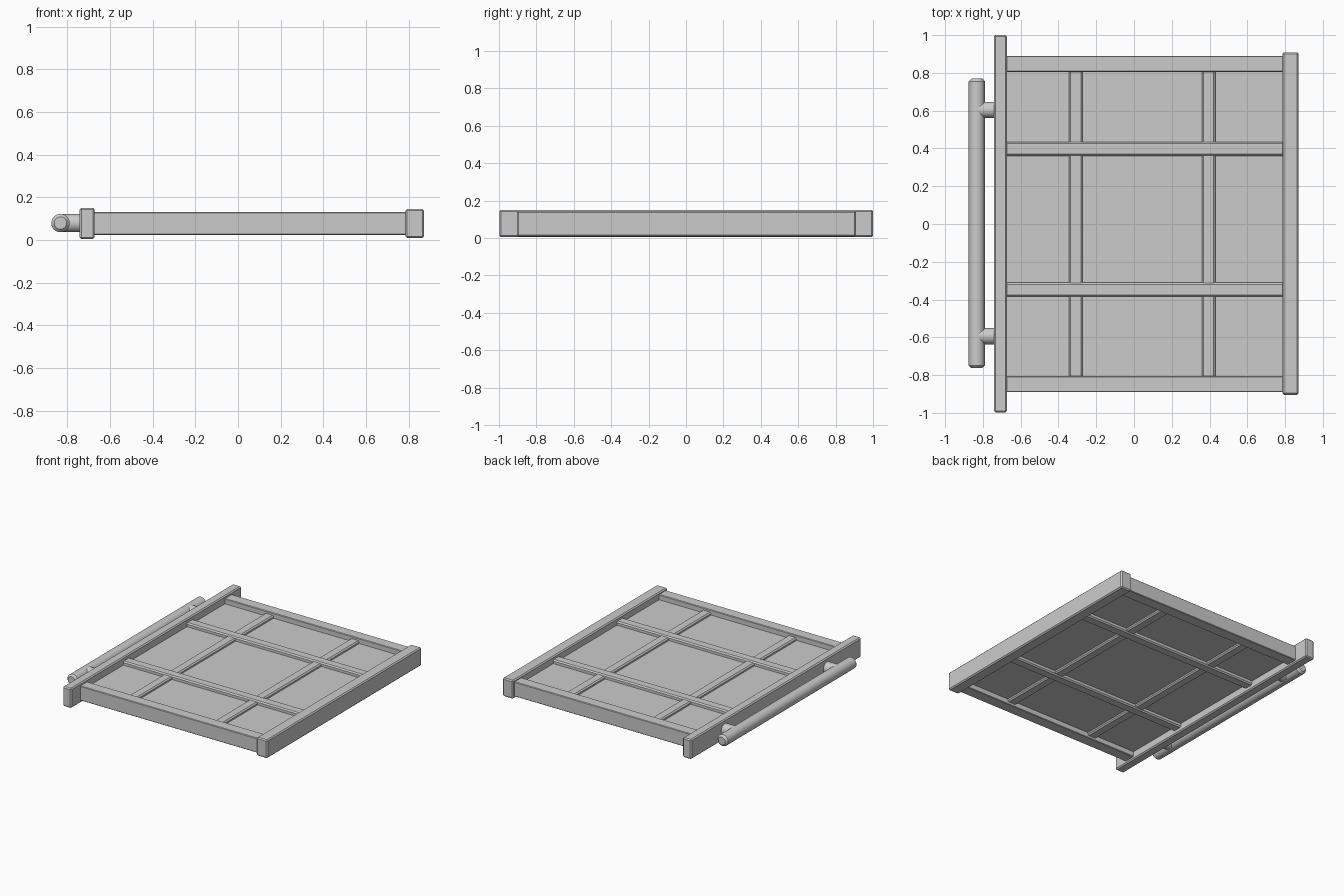
import bpy
import math

# Remove the default cube
cube = bpy.data.objects.get("Cube")
if cube:
    bpy.data.objects.remove(cube, do_unlink=True)

# One plain grey for the whole door
GREY = (0.6, 0.6, 0.6, 1.0)
grey = bpy.data.materials.new("plain_grey")
grey.diffuse_color = GREY
grey.use_nodes = True
grey.node_tree.nodes["Principled BSDF"].inputs["Base Color"].default_value = GREY

MID = 0.077  # height of the centre plane


def finish(obj, name, bevel, segments=1):
    obj.name = name
    obj.data.materials.append(grey)
    if bevel:
        mod = obj.modifiers.new("Bevel", 'BEVEL')
        mod.width = bevel
        mod.segments = segments
        mod.limit_method = 'ANGLE'
        mod.angle_limit = math.radians(40)
    return obj


def box(name, x0, x1, y0, y1, half, bevel=0.008):
    """Bevelled block, centred on the middle plane."""
    bpy.ops.mesh.primitive_cube_add(
        size=1, location=((x0 + x1) / 2, (y0 + y1) / 2, MID))
    obj = bpy.context.object
    obj.scale = (x1 - x0, y1 - y0, 2 * half)
    bpy.ops.object.transform_apply(location=False, rotation=False, scale=True)
    return finish(obj, name, bevel)


def rod(name, radius, length, location, rotation, bevel=0):
    bpy.ops.mesh.primitive_cylinder_add(
        vertices=32, radius=radius, depth=length,
        location=location, rotation=rotation)
    bpy.ops.object.shade_smooth_by_angle(angle=math.radians(30))
    return finish(bpy.context.object, name, bevel)


# Upright posts on both sides of the frame
box("handle_side_stile", -0.742, -0.672, -0.997, 1.0, 0.073)
box("hinge_side_stile", 0.785, 0.872, -0.904, 0.908, 0.068)

# End rails and centre panel
box("front_rail", -0.69, 0.80, -0.89, -0.806, 0.054, 0.004)
box("back_rail", -0.69, 0.80, 0.806, 0.89, 0.054, 0.004)
box("panel", -0.69, 0.80, -0.83, 0.83, 0.016, 0)

# Cross bars and the slimmer long bars between them
for side, y in (("front", -0.348), ("back", 0.398)):
    box(side + "_cross_bar", -0.69, 0.80, y - 0.037, y + 0.037, 0.044, 0.009)
for side, x in (("right", -0.308), ("left", 0.395)):
    box(side + "_long_bar", x - 0.036, x + 0.036, -0.82, 0.82, 0.036, 0.009)

# Pull handle with two standoffs
HANDLE_X = -0.832
rod("handle_bar", 0.043, 1.532, (HANDLE_X, 0.003, MID + 0.002),
    (math.pi / 2, 0, 0), 0.014)
for side, y in (("front", -0.594), ("back", 0.604)):
    rod(side + "_standoff", 0.043, 0.12, (-0.772, y, MID + 0.002),
        (0, math.pi / 2, 0))
